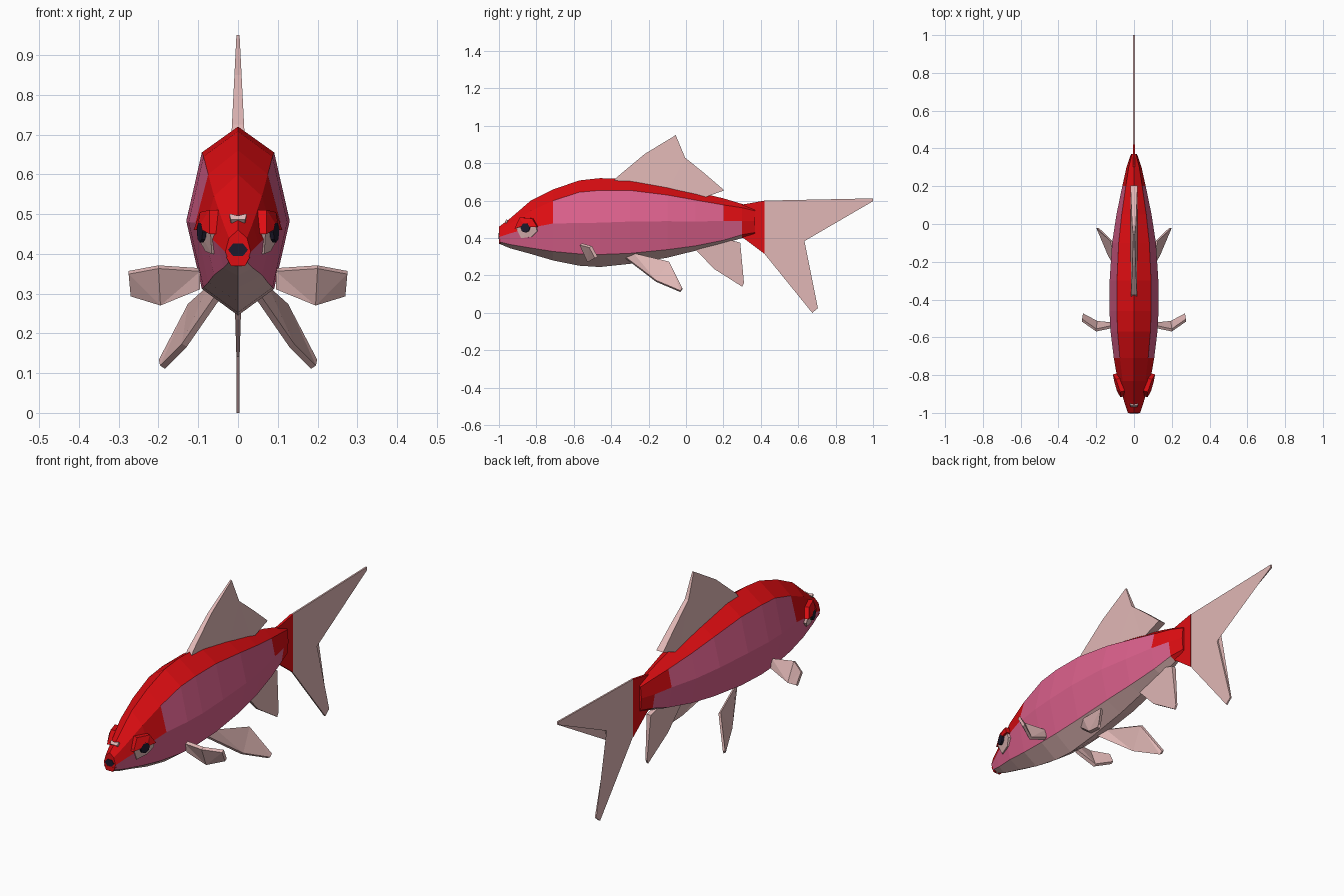
import bpy, bmesh, math
from mathutils import Vector

if "Cube" in bpy.data.objects:
    bpy.data.objects.remove(bpy.data.objects["Cube"])


def material(name, rgb):
    m = bpy.data.materials.new(name)
    m.diffuse_color = (*rgb, 1)
    m.use_nodes = True
    m.node_tree.nodes["Principled BSDF"].inputs["Base Color"].default_value = m.diffuse_color
    return m


RED = material("red scales", (0.74, 0.004, 0.006))
PINK = material("pink flank", (0.72, 0.12, 0.265))
PALE = material("pale fin", (0.75, 0.475, 0.465))
DARK = material("dark pupil", (0.012, 0.010, 0.025))


def finish(name, bm, mats):
    bmesh.ops.recalc_face_normals(bm, faces=bm.faces)
    me = bpy.data.meshes.new(name)
    bm.to_mesh(me)
    bm.free()
    for m in mats:
        me.materials.append(m)
    ob = bpy.data.objects.new(name, me)
    bpy.context.collection.objects.link(ob)
    return ob


def plate(name, pts, offset, mat):
    """Closed plate: outline pushed both ways along offset(point)."""
    bm = bmesh.new()
    pts = [Vector(p) for p in pts]
    a = [bm.verts.new(p + offset(p)) for p in pts]
    b = [bm.verts.new(p - offset(p)) for p in pts]
    caps = [bm.faces.new(a), bm.faces.new(b[::-1])]
    n = len(pts)
    for i in range(n):
        j = (i + 1) % n
        bm.faces.new((a[i], b[i], b[j], a[j]))
    bmesh.ops.triangulate(bm, faces=caps)
    return finish(name, bm, [mat])


# Body: lofted octagonal sections (y, half width, top, upper, mid, lower, bottom)
sections = [
    (-1.00, .032, .460, .440, .405, .380, .370),
    (-.94, .052, .505, .475, .425, .365, .345),
    (-.83, .086, .600, .545, .455, .347, .315),
    (-.71, .107, .660, .600, .478, .328, .280),
    (-.57, .124, .708, .645, .480, .315, .252),
    (-.46, .130, .720, .655, .482, .312, .245),
    (-.30, .129, .715, .655, .488, .318, .262),
    (-.10, .116, .680, .630, .490, .338, .295),
    (.05, .093, .648, .603, .488, .358, .332),
    (.20, .062, .612, .577, .492, .388, .370),
    (.30, .040, .582, .562, .490, .418, .400),
    (.37, .016, .555, .545, .490, .430, .420),
]
bm = bmesh.new()
rings = []
for y, w, t, u, m, l, b in sections:
    u_w = w * .7
    rings.append([bm.verts.new(p) for p in (
        (0, y, t), (u_w, y, u), (w, y, m), (u_w, y, l),
        (0, y, b), (-u_w, y, l), (-w, y, m), (-u_w, y, u))])
last = len(rings) - 2
for i in range(last + 1):
    for k in range(8):
        q = (k + 1) % 8
        f = bm.faces.new((rings[i][k], rings[i][q], rings[i + 1][q], rings[i + 1][k]))
        band = min(k, 7 - k)          # 0 back, 1 upper flank, 2 lower flank, 3 belly
        f.material_index = (0, 1, 1, 2)[band]
        if i == last or (band == 1 and (i < 3 or i == last - 1)):
            f.material_index = 0      # red head sides and tail root
bm.faces.new(rings[0])
bm.faces.new(rings[-1])
finish("body", bm, [RED, PINK, PALE])


# Centre-line fins, given as (y, z) outlines with thickness tapering by height
def centre_fin(name, outline, mat, z0, t0, z1, t1):
    def off(p):
        f = min(1, max(0, (p.z - z0) / (z1 - z0)))
        return Vector((t0 + (t1 - t0) * f, 0, 0))
    plate(name, [(0, y, z) for y, z in outline], off, mat)


centre_fin("dorsal_fin", [(-.39, .70), (-.37, .725), (-.22, .85), (-.055, .95), (-.005, .83),
                          (.10, .745), (.205, .655), (.08, .61), (-.1, .65)],
           PALE, .65, .019, .95, .004)
centre_fin("anal_fin", [(.04, .35), (.15, .235), (.30, .14), (.31, .16),
                        (.29, .375), (.20, .40)], PALE, .40, .012, .14, .004)
centre_fin("tail_root", [(.28, .575), (.42, .60), (.42, .315), (.30, .405)],
           RED, 0, .006, 1, .006)
centre_fin("tail_fin", [(.42, .60), (1.0, .612), (1.0, .597), (.625, .425), (.61, .37),
                        (.705, .025), (.675, 0), (.42, .315)], PALE, 0, .004, 1, .004)

# Mirrored fins and eyes
for side, s in (("right", 1), ("left", -1)):
    plate(side + "_pelvic_fin", [(s * x, y, z) for x, y, z in (
        (.045, -.33, .30), (.135, -.16, .17), (.190, -.03, .115), (.193, -.02, .13),
        (.120, -.09, .27), (.070, -.28, .315))],
        lambda p: Vector((s * .006, 0, .004)), PALE)
    plate(side + "_pectoral_fin", [(s * x, y, z) for x, y, z in (
        (.095, -.54, .36), (.20, -.562, .367), (.275, -.51, .353),
        (.27, -.48, .297), (.195, -.52, .274), (.095, -.53, .315))],
        lambda p: Vector((0, -.007, -.004)), PALE)

    # Eye: local frame on the side of the head, built from two half hexagons
    along = Vector((s * .28, .96, 0))
    out = Vector((s * .96, -.28, 0))
    centre = Vector((s * .080, -.855, .455))

    def on_eye(a, z, d=0):
        return centre + along * a + Vector((0, 0, z)) + out * d

    plate(side + "_eyelid", [on_eye(*p) for p in (
        (-.062, -.005, -.004), (-.035, .055, -.012), (.035, .05, -.008), (.065, .005, 0),
        (.025, .005, .004), (.012, .022, .004), (-.012, .022, .004), (-.025, .005, .004))],
        lambda p: out * .014, RED)
    plate(side + "_eye_white", [on_eye(*p) for p in (
        (-.058, .005, -.006), (.055, .012, -.004), (.062, -.018, -.010), (.03, -.048, -.018),
        (-.03, -.056, -.018))], lambda p: out * .012, PALE)
    plate(side + "_pupil", [on_eye(.026 * math.cos(i * math.pi / 4),
                                   .026 * math.sin(i * math.pi / 4), .012)
                            for i in range(8)], lambda p: out * .005, DARK)

# Mouth opening, lower lip and nostril plate
plate("mouth", [(.025 * math.cos(i * math.pi / 3), -1.0, .41 + .018 * math.sin(i * math.pi / 3))
                for i in range(6)], lambda p: Vector((0, .003, 0)), DARK)
plate("lower_lip", [(-.03, -.995, .392), (.03, -.995, .392), (.018, -.995, .37), (-.018, -.995, .37)],
      lambda p: Vector((0, .006, 0)), RED)
plate("nostrils", [(-.022, -.955, .497), (0, -.957, .492), (.022, -.955, .497),
                   (.018, -.965, .482), (-.018, -.965, .482)],
      lambda p: Vector((0, -.004, .004)), PALE)
